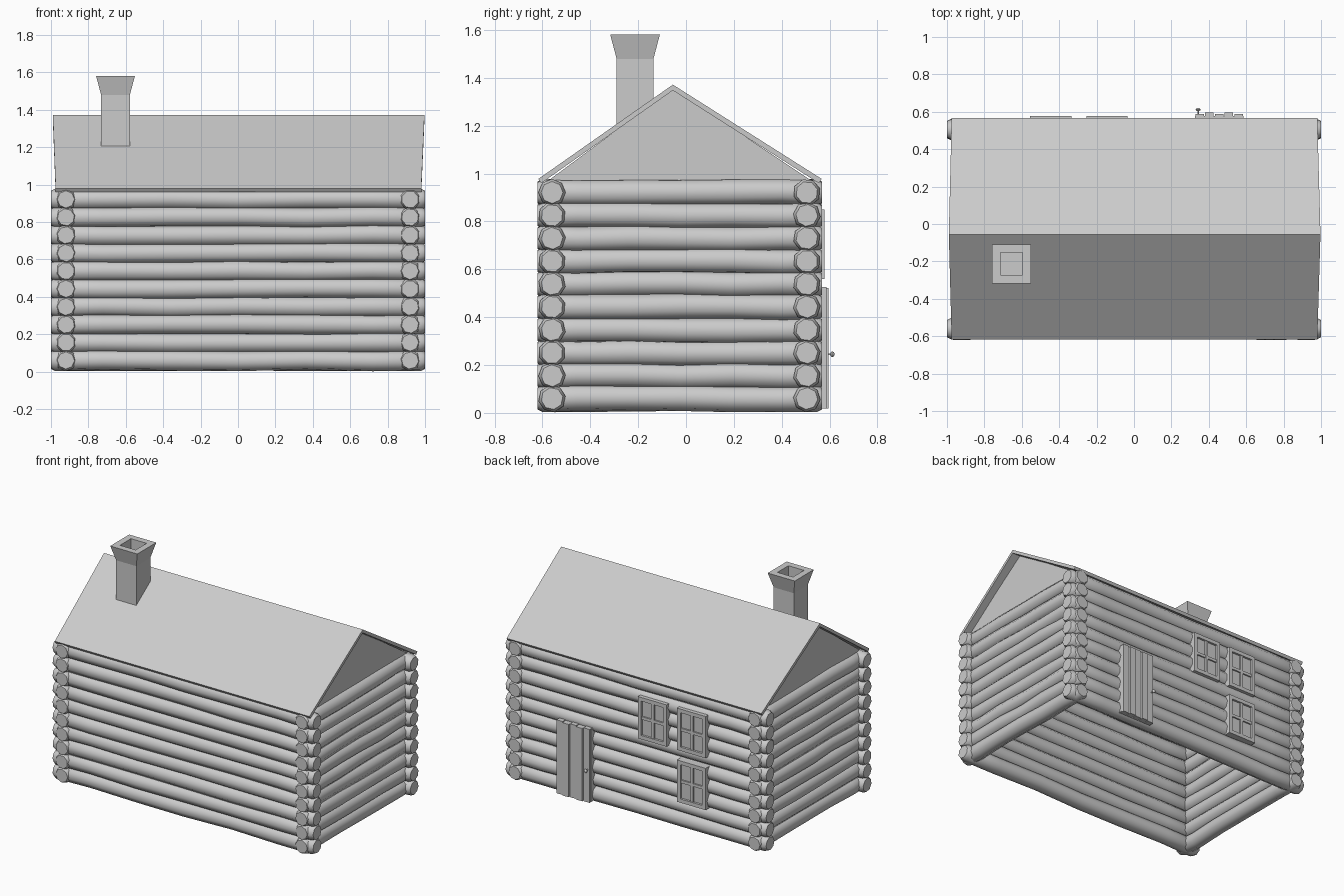
import bpy, math, random
from mathutils import Vector

if "Cube" in bpy.data.objects:
    bpy.data.objects.remove(bpy.data.objects["Cube"])

random.seed(4)


def mesh_object(name, verts, faces, smooth=None):
    me = bpy.data.meshes.new(name)
    me.from_pydata(verts, [], faces)
    me.update()
    ob = bpy.data.objects.new(name, me)
    bpy.context.collection.objects.link(ob)
    if smooth:
        me.shade_smooth()
        me.set_sharp_from_angle(angle=math.radians(smooth))
    return ob


def skin(name, rings, caps=True, smooth=None):
    """Join equal-sized point rings into a tube."""
    n = len(rings[0])
    verts = [p for r in rings for p in r]
    faces = [(k * n + i, k * n + (i + 1) % n, (k + 1) * n + (i + 1) % n, (k + 1) * n + i)
             for k in range(len(rings) - 1) for i in range(n)]
    if caps:
        faces += [tuple(reversed(range(n))), tuple(range(len(verts) - n, len(verts)))]
    return mesh_object(name, verts, faces, smooth)


def box(name, x0, x1, y0, y1, z0, z1):
    return skin(name, [[(x0, y0, z), (x1, y0, z), (x1, y1, z), (x0, y1, z)] for z in (z0, z1)])


def log(name, start, end):
    """Slightly crooked eight-sided log with chamfered ends."""
    a, b = Vector(start), Vector(end)
    d = (b - a).normalized()
    up = Vector((0, 0, 1))
    side = up.cross(d)
    length = (b - a).length
    spin = random.uniform(0, math.pi / 4)
    stations = [0, 0.022] + [length * f for f in (0.14, 0.32, 0.5, 0.68, 0.86)] + [length - 0.022, length]
    rings = []
    for k, s in enumerate(stations):
        tip = k in (0, len(stations) - 1)
        mid = 2 <= k <= len(stations) - 3
        r = 0.046 if tip else 0.057 * (random.uniform(0.94, 1.0) if mid else 1)
        w = 0.004 if mid else 0
        c = a + d * s + side * random.uniform(-w, w) + up * random.uniform(-w, w)
        rings.append([c + (side * math.cos(t) + up * math.sin(t)) * r
                      for t in (spin + i * math.pi / 4 for i in range(8))])
    skin(name, rings, smooth=50)


# Log walls, ten courses
for i in range(10):
    z = 0.06 + 0.0957 * i
    log(f"front_log_{i}", (-1, -0.56, z), (1, -0.56, z))
    log(f"back_log_{i}", (-1, 0.505, z), (1, 0.505, z))
    log(f"left_log_{i}", (-0.92, -0.62, z), (-0.92, 0.568, z))
    log(f"right_log_{i}", (0.92, -0.62, z), (0.92, 0.568, z))

# Roof: bent slab, slightly longer at the ridge
RIDGE_Y, RIDGE_Z, EAVE_Z, T = -0.055, 1.372, 0.978, 0.024
rings = []
for xe, xr in ((-0.975, -0.99), (0.98, 0.997)):
    rings.append([(xe, -0.617, EAVE_Z), (xe, -0.605, EAVE_Z - 0.018), (xr, RIDGE_Y, RIDGE_Z - T),
                  (xe, 0.555, EAVE_Z - 0.018), (xe, 0.567, EAVE_Z), (xr, RIDGE_Y, RIDGE_Z)])
roof = skin("roof", rings, caps=False)
me = roof.data
verts = [v.co.copy() for v in me.vertices]
faces = [tuple(p.vertices) for p in me.polygons]
faces += [(0, 5, 2, 1), (5, 4, 3, 2), (6, 7, 8, 11), (11, 8, 9, 10)]
me.clear_geometry()
me.from_pydata(verts, [], faces)

# Gable triangles under the roof
for name, x0, x1 in (("left_gable", -0.935, -0.905), ("right_gable", 0.905, 0.935)):
    skin(name, [[(x, -0.59, 0.96), (x, 0.54, 0.96), (x, RIDGE_Y, RIDGE_Z - 0.015)] for x in (x0, x1)])


# Chimney with flared top and square flue
def square(h, z):
    cx, cy = -0.655, -0.213
    return [(cx - h, cy - h, z), (cx + h, cy - h, z), (cx + h, cy + h, z), (cx - h, cy + h, z)]


skin("chimney", [square(0.077, 1.17), square(0.077, 1.48), square(0.104, 1.582),
                 square(0.06, 1.582), square(0.06, 1.36)])


# Windows: frame, cross bars and recessed glass
def window(name, x0, z0):
    x1, z1, b = x0 + 0.22, z0 + 0.29, 0.026
    y0, y1 = 0.52, 0.578
    box(name + "_frame_left", x0, x0 + b, y0, y1, z0, z1)
    box(name + "_frame_right", x1 - b, x1, y0, y1, z0, z1)
    box(name + "_frame_bottom", x0 + b, x1 - b, y0, y1, z0, z0 + b)
    box(name + "_frame_top", x0 + b, x1 - b, y0, y1, z1 - b, z1)
    cx, cz = (x0 + x1) / 2, (z0 + z1) / 2
    box(name + "_upright_bar", cx - 0.01, cx + 0.01, y0, 0.574, z0 + b, z1 - b)
    box(name + "_cross_bar", x0 + b, x1 - b, y0, 0.573, cz - 0.01, cz + 0.01)
    box(name + "_glass", x0 + b, x1 - b, y0, 0.563, z0 + b, z1 - b)


window("upper_left_window", -0.555, 0.56)
window("upper_right_window", -0.255, 0.56)
window("lower_window", -0.555, 0.20)

# Plank door on a backing board
box("door_backing", 0.325, 0.585, 0.53, 0.577, 0.022, 0.522)
w = 0.26 / 5
for i in range(5):
    x = 0.325 + i * w
    box(f"door_plank_{i}", x + 0.003, x + w - 0.003, 0.55,
        0.588 + 0.007 * (i % 2), 0.018, 0.527 - 0.004 * (i % 2))

# Turned door knob
profile = [(0.004, 0.585), (0.004, 0.604), (0.010, 0.606), (0.013, 0.611), (0.010, 0.617), (0.004, 0.620)]
skin("door_knob", [[(0.343 + r * math.cos(t), y, 0.245 + r * math.sin(t))
                    for t in (-i * math.pi / 5 for i in range(10))] for r, y in profile], smooth=50)
